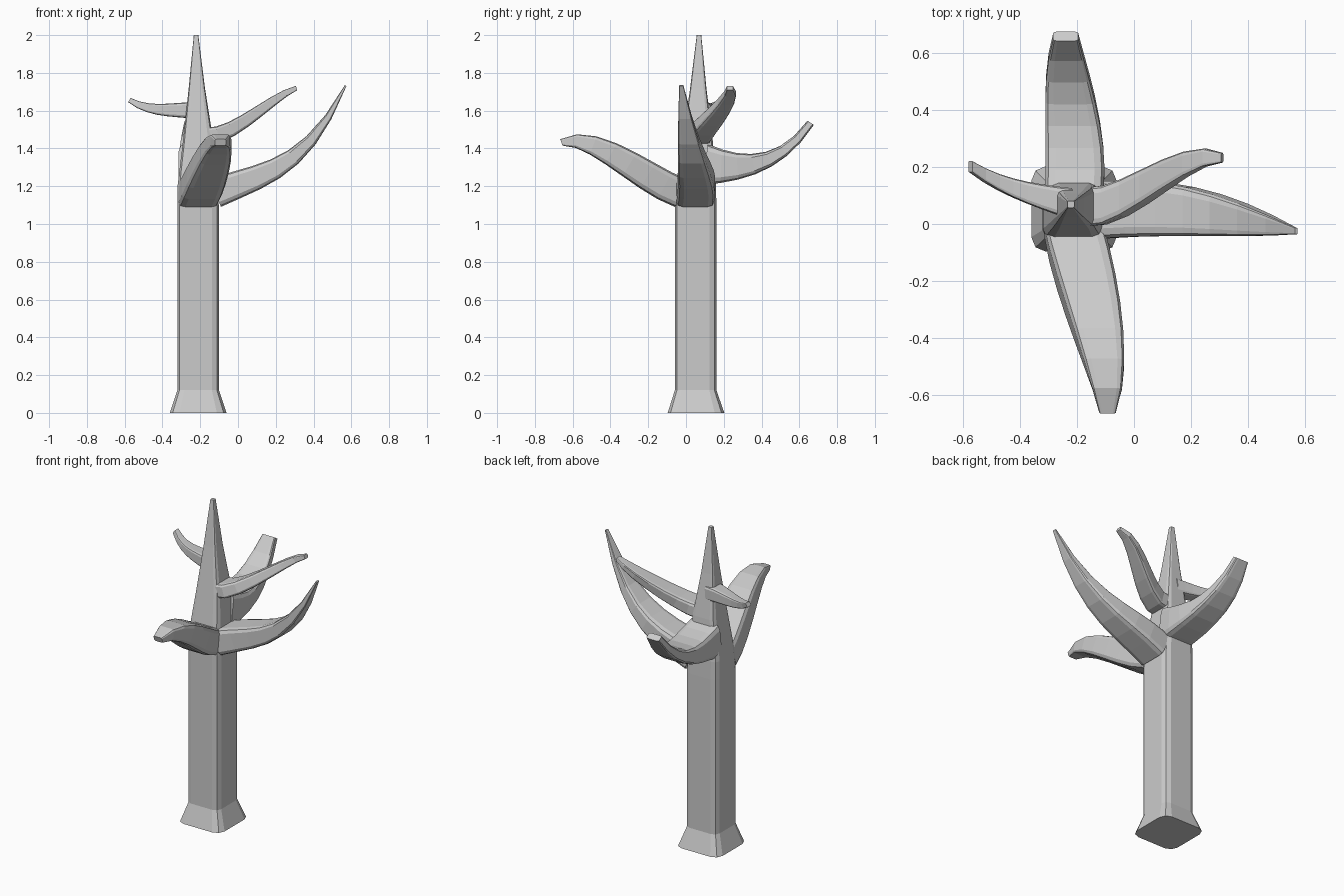
import bpy, bmesh

if "Cube" in bpy.data.objects:
    bpy.data.objects.remove(bpy.data.objects["Cube"])

# rounded-square cross-section: one side and corner, turned four times
SECTION = []
for u, v in ((1, -0.66), (1, 0.66), (0.9, 0.9)):
    SECTION.append([(u, v), (-v, u), (-u, -v), (v, -u)])
SECTION = [SECTION[k][q] for q in range(4) for k in range(3)]


def loft(name, rings):
    """Skin a list of point rings into a closed, flat-shaded object."""
    bm = bmesh.new()
    rows = [[bm.verts.new(p) for p in ring] for ring in rings]
    n = len(SECTION)
    for a, b in zip(rows, rows[1:]):
        for i in range(n):
            bm.faces.new((a[i], a[(i + 1) % n], b[(i + 1) % n], b[i]))
    bm.faces.new(rows[0])
    bm.faces.new(rows[-1])
    bmesh.ops.recalc_face_normals(bm, faces=bm.faces)
    mesh = bpy.data.meshes.new(name)
    bm.to_mesh(mesh)
    bm.free()
    obj = bpy.data.objects.new(name, mesh)
    bpy.context.collection.objects.link(obj)
    return obj


def smooth(values, t):
    """Smooth curve through evenly spaced values (Lagrange)."""
    n = len(values) - 1
    total = 0
    for i, value in enumerate(values):
        for j in range(n + 1):
            if j != i:
                value = value * (t * n - j) / (i - j)
        total += value
    return total


def branch(name, axis, reach, height, side, half_width, half_depth, steps=7):
    """Tapering limb that grows along one axis and bends up and sideways."""
    rings = []
    for k in range(steps + 1):
        t = k / steps
        a, z, s = smooth(reach, t), smooth(height, t), smooth(side, t)
        w, d = smooth(half_width, t), smooth(half_depth, t)
        da = smooth(reach, t + 0.01) - smooth(reach, t - 0.01)
        dz = smooth(height, t + 0.01) - smooth(height, t - 0.01)
        length = (da * da + dz * dz) ** 0.5
        ring = []
        for u, v in SECTION:
            pa, pz, ps = a - v * d * dz / length, z + v * d * da / length, s + u * w
            ring.append((pa, ps, pz) if axis == 'x' else (ps, pa, pz))
        rings.append(ring)
    return loft(name, rings)


# trunk with flared foot and pointed top: height, centre x, centre y, half width
levels = [(0, -0.211, 0.053, 0.15), (0.12, -0.211, 0.051, 0.11),
          (1.09, -0.211, 0.051, 0.11), (1.2, -0.214, 0.053, 0.106),
          (1.45, -0.211, 0.062, 0.079), (1.72, -0.218, 0.065, 0.043),
          (2, -0.222, 0.069, 0.012)]
tree = loft("bare_tree", [[(x + u * r, y + v * r, z) for u, v in SECTION]
                          for z, x, y, r in levels])

branches = [
    branch("front_branch", 'y', (-0.03, -0.235, -0.46, -0.66), (1.165, 1.275, 1.403, 1.432),
           (-0.21, -0.16, -0.11, -0.093), (0.105, 0.091, 0.029), (0.08, 0.068, 0.018)),
    branch("right_branch", 'x', (-0.12, 0.13, 0.355, 0.57), (1.165, 1.26, 1.41, 1.733),
           (0.049, 0.05, 0.02, -0.025), (0.1, 0.08, 0.011), (0.08, 0.05, 0.005)),
    branch("back_branch", 'y', (0.1, 0.3, 0.49, 0.66), (1.315, 1.308, 1.37, 1.536),
           (-0.211, -0.211, -0.23, -0.24), (0.103, 0.092, 0.044), (0.11, 0.048, 0.02)),
    branch("upper_right_branch", 'x', (-0.17, -0.01, 0.16, 0.31), (1.465, 1.517, 1.632, 1.72),
           (0.06, 0.105, 0.2, 0.233), (0.068, 0.057, 0.017), (0.047, 0.033, 0.012)),
    branch("upper_left_branch", 'x', (-0.22, -0.34, -0.46, -0.575), (1.6, 1.603, 1.612, 1.656),
           (0.07, 0.1, 0.14, 0.202), (0.056, 0.036, 0.02), (0.045, 0.031, 0.013)),
]

# fuse the branches into the trunk
bpy.context.view_layer.objects.active = tree
for part in branches:
    mod = tree.modifiers.new(part.name, 'BOOLEAN')
    mod.operation = 'UNION'
    mod.solver = 'EXACT'
    mod.object = part
    bpy.ops.object.modifier_apply(modifier=mod.name)
    bpy.data.objects.remove(part)
